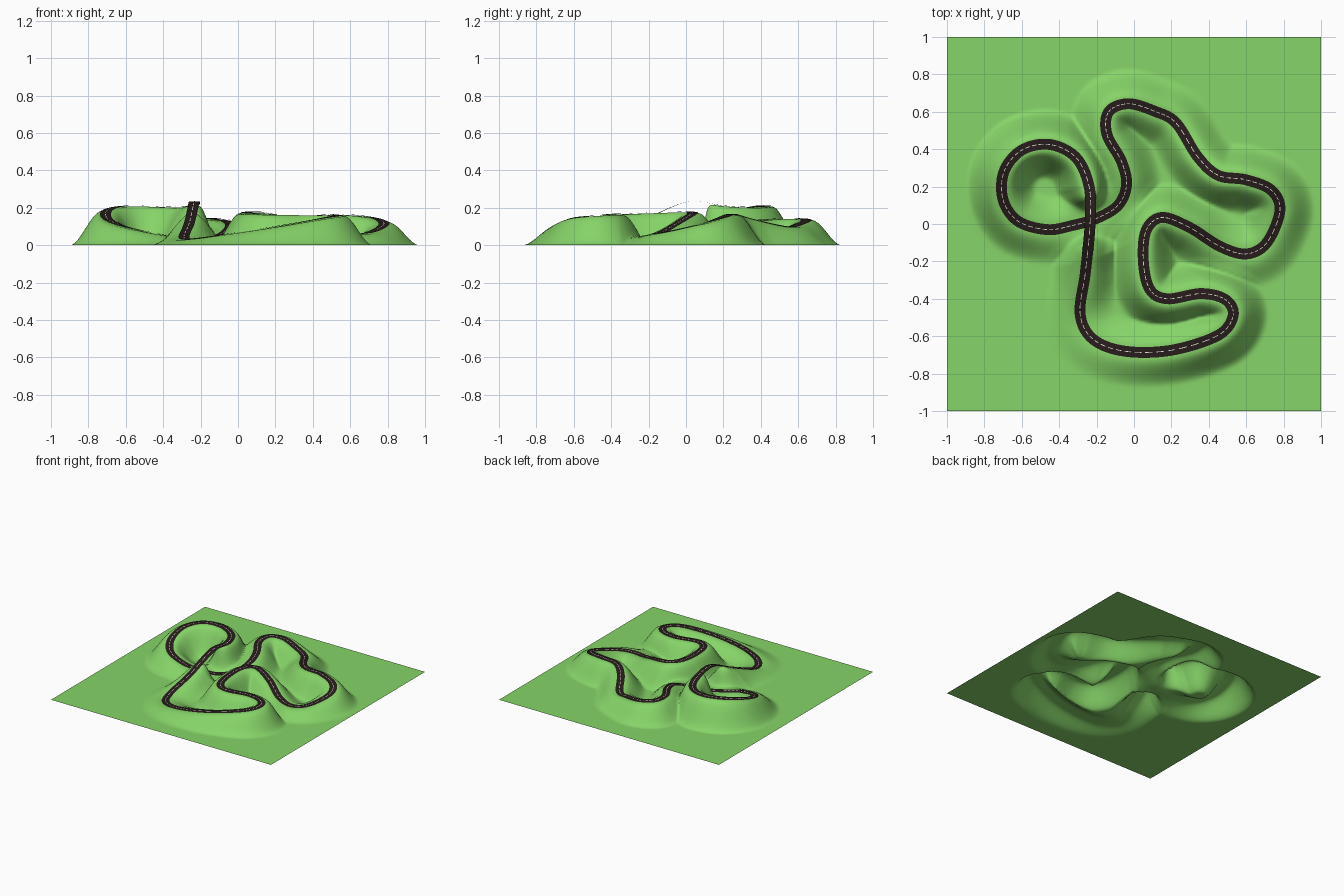
import bpy, bmesh
from mathutils import Vector, kdtree

if "Cube" in bpy.data.objects:
    bpy.data.objects.remove(bpy.data.objects["Cube"])

# Track centre line (x, y, z): starts on the bridge, heads round the left loop
PATH = [(-.235, 0, .226), (-.24, .2, .208), (-.31, .355, .2), (-.45, .425, .205), (-.6, .395, .207),
        (-.695, .28, .185), (-.7, .13, .14), (-.62, .015, .1), (-.465, -.03, .065), (-.33, -.008, .04),
        (-.2, .03, .03), (-.085, .1, .06), (-.04, .21, .1), (-.067, .335, .125), (-.145, .48, .138),
        (-.135, .6, .14), (-.03, .643, .13), (.11, .603, .108), (.225, .54, .095), (.34, .36, .132),
        (.45, .26, .158), (.6, .236, .16), (.735, .18, .14), (.78, .07, .107), (.71, -.1, .067),
        (.6, -.16, .055), (.46, -.12, .07), (.3, -.02, .13), (.15, .035, .17), (.065, -.035, .175),
        (.05, -.2, .17), (.085, -.35, .165), (.18, -.4, .162), (.36, -.372, .16), (.49, -.405, .16),
        (.53, -.49, .155), (.45, -.595, .14), (.2, -.675, .097), (-.05, -.68, .058), (-.22, -.615, .033),
        (-.288, -.48, .035), (-.26, -.26, .115)]
STEPS, HALF_WIDTH, FOOT = 13, .029, .19


def material(name, color):
    m = bpy.data.materials.new(name)
    m.diffuse_color = (*color, 1)
    m.use_nodes = True
    m.node_tree.nodes["Principled BSDF"].inputs["Base Color"].default_value = m.diffuse_color
    return m


def finish(name, bm, mat):
    me = bpy.data.meshes.new(name)
    bm.to_mesh(me)
    bm.free()
    me.materials.append(mat)
    for p in me.polygons:
        p.use_smooth = True
    ob = bpy.data.objects.new(name, me)
    bpy.context.collection.objects.link(ob)
    return ob


def smooth_loop(points):
    pts, out = [Vector(p) for p in points], []
    n = len(pts)
    for i in range(n):
        a, b, c, d = (pts[(i + k) % n] for k in (-1, 0, 1, 2))
        for s in range(STEPS):
            t = s / STEPS
            out.append(.5 * (2 * b + (c - a) * t + (2 * a - 5 * b + 4 * c - d) * t * t
                             + (3 * b - a - 3 * c + d) * t ** 3))
    return out


line = smooth_loop(PATH)
count = len(line)


def ribbon(name, half, lift, mat, keep=lambda i: True):
    bm = bmesh.new()
    rows = []
    for i, p in enumerate(line):
        d = line[(i + 1) % count] - line[i - 1]
        side = Vector((d.y, -d.x, 0)).normalized() * half
        up = Vector((0, 0, lift))
        rows.append((bm.verts.new(p - side + up), bm.verts.new(p + side + up)))
    for i in range(count):
        if keep(i):
            a, b = rows[i], rows[(i + 1) % count]
            bm.faces.new((a[0], a[1], b[1], b[0]))
    bmesh.ops.delete(bm, geom=[v for v in bm.verts if not v.link_faces], context='VERTS')
    return finish(name, bm, mat)


# Terrain: banks rise to meet the track, except below the bridge span
def on_bridge(p):
    return abs(p.y) < .13 and abs(p.x + .235) < .04 and p.z > .15


ground = [p for p in line if not on_bridge(p)]
tree = kdtree.KDTree(len(ground))
for i, p in enumerate(ground):
    tree.insert((p.x, p.y, 0), i)
tree.balance()

bm = bmesh.new()
bmesh.ops.create_grid(bm, x_segments=160, y_segments=160, size=1)
for v in bm.verts:
    near = tree.find_range(v.co, FOOT)
    if near:
        total = height = 0
        closest = min(d for _, _, d in near)
        for _, i, d in near:
            w = 1 / (d * d + 1e-4) ** 2
            total += w
            height += w * ground[i].z
        t = min(1, max(0, (FOOT - closest) / (FOOT - .035)))
        v.co.z = max(0, height / total * t * t * (3 - 2 * t))
finish("terrain", bm, material("grass", (.24, .66, .14)))

# Road surface and dashed centre marking
ribbon("road", HALF_WIDTH, .004, material("asphalt", (.02, .012, .011)))
ribbon("centre_dashes", .002, .0055, material("marking", (.8, .75, .72)), lambda i: i % 3 < 2)
